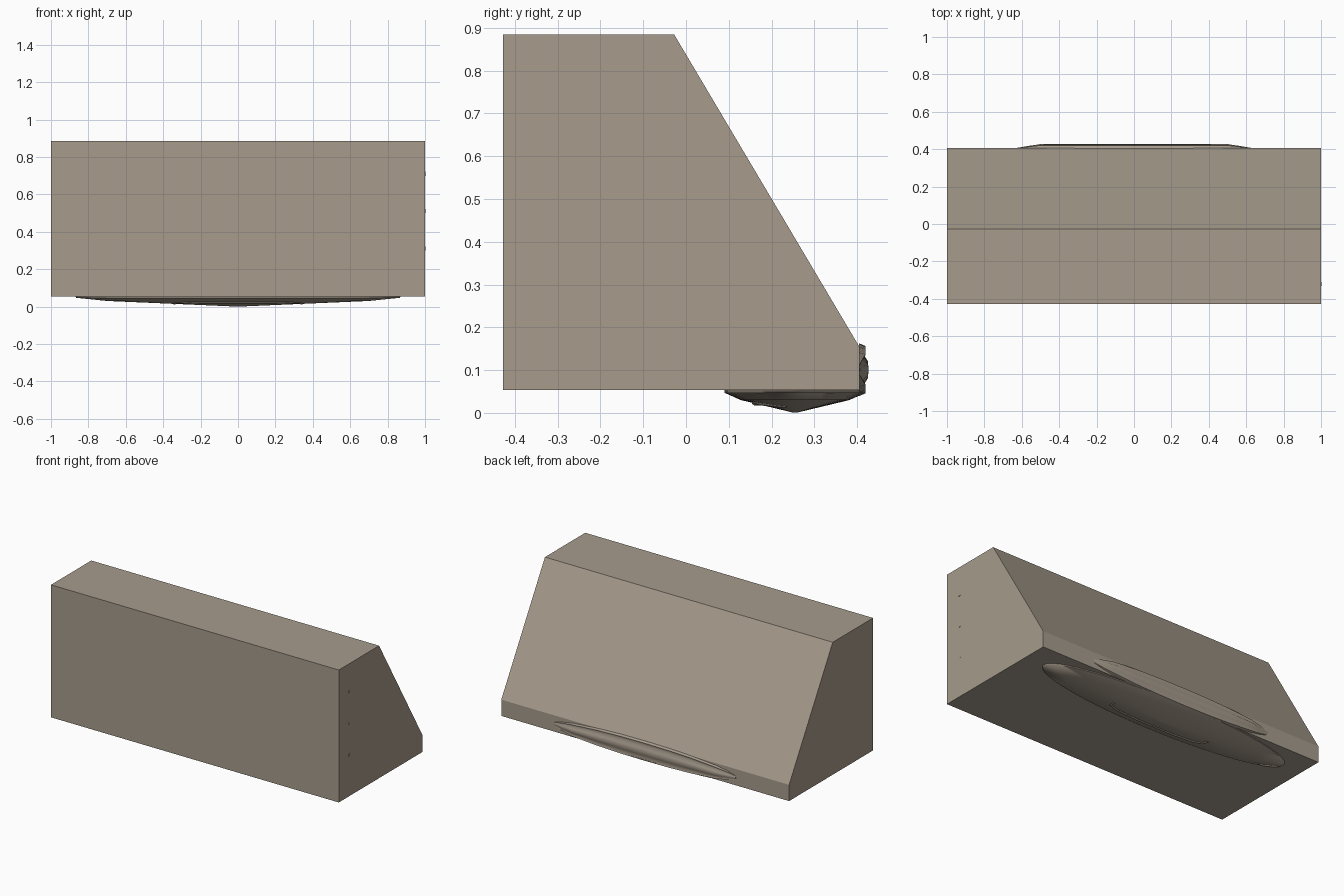
import bpy, bmesh, math

if "Cube" in bpy.data.objects:
    bpy.data.objects.remove(bpy.data.objects["Cube"])

BOTTOM = 0.053

paint = bpy.data.materials.new("warm_grey")
paint.diffuse_color = (0.385, 0.33, 0.265, 1)
paint.use_nodes = True
paint.node_tree.nodes["Principled BSDF"].inputs["Base Color"].default_value = paint.diffuse_color


def make_object(name, bm, smooth=None):
    bmesh.ops.recalc_face_normals(bm, faces=bm.faces)
    mesh = bpy.data.meshes.new(name)
    bm.to_mesh(mesh)
    bm.free()
    mesh.materials.append(paint)
    ob = bpy.data.objects.new(name, mesh)
    bpy.context.collection.objects.link(ob)
    if smooth:
        bpy.ops.object.select_all(action='DESELECT')
        ob.select_set(True)
        bpy.context.view_layer.objects.active = ob
        bpy.ops.object.shade_smooth_by_angle(angle=math.radians(smooth))
    return ob


def loft(bm, rings):
    rows = [[bm.verts.new(p) for p in ring] for ring in rings]
    n = len(rows[0])
    for a, b in zip(rows, rows[1:]):
        for i in range(n):
            j = (i + 1) % n
            bm.faces.new((a[i], a[j], b[j], b[i]))
    bm.faces.new(rows[0])
    bm.faces.new(rows[-1])


# Main wedge-shaped housing
profile = [(-0.428, BOTTOM), (-0.428, 0.885), (-0.028, 0.885),
           (0.405, 0.155), (0.405, BOTTOM)]
bm = bmesh.new()
loft(bm, [[(x, y, z) for y, z in profile] for x in (-1, 1)])
make_object("housing", bm)

# Shallow elliptical mound under the housing
mound = [(0.87, 0.165, BOTTOM), (0.865, 0.165, 0.047),
         (0.70, 0.127, 0.030), (0.03, 0.006, 0.001)]
bm = bmesh.new()
N = 64
loft(bm, [[(rx * math.cos(2 * math.pi * i / N),
            0.255 + ry * math.sin(2 * math.pi * i / N), z)
           for i in range(N)] for rx, ry, z in mound])
make_object("underside_mound", bm, 60)

# Rounded rib curving across the mound
path = [(0.34, 0.235), (0.33, 0.195), (0.27, 0.172), (0.12, 0.163)]
path += [(-x, y) for x, y in reversed(path)]
curve = bpy.data.curves.new("underside_rib", 'CURVE')
curve.dimensions = '3D'
curve.bevel_depth = 0.01
curve.bevel_resolution = 3
curve.use_fill_caps = True
curve.materials.append(paint)
spline = curve.splines.new('POLY')
spline.points.add(len(path) - 1)
for p, (x, y) in zip(spline.points, path):
    r = math.hypot(x / 0.87, (y - 0.255) / 0.165)
    p.co = (x, y, 0.006 + 0.036 * r, 1)
spline.use_smooth = True
rib = bpy.data.objects.new("underside_rib", curve)
bpy.context.collection.objects.link(rib)

# Long lens-shaped bulge with pointed lips on the low rear strip
section = [(0.0, 0.062), (0.016, 0.055), (0.011, 0.036), (0.021, 0.02),
           (0.023, 0.0), (0.021, -0.02), (0.011, -0.036),
           (0.016, -0.055), (0.0, -0.062)]
stations = [(0.0, 1, 1), (0.17, 1, 0.97), (0.33, 1, 0.87),
            (0.5, 1, 0.65), (0.57, 0.55, 0.45), (0.63, 0.1, 0.2)]
stations = [(-x, d, h) for x, d, h in reversed(stations[1:])] + stations
bm = bmesh.new()
loft(bm, [[(x, 0.404 + y * d, 0.101 + z * h) for y, z in section]
          for x, d, h in stations])
make_object("rear_bulge", bm, 75)

# Three small studs on the right end
for i in range(3):
    bm = bmesh.new()
    bmesh.ops.create_cone(bm, cap_ends=True, segments=12,
                          radius1=0.011, radius2=0.011, depth=0.004)
    ob = make_object(f"end_stud_{i + 1}", bm)
    ob.rotation_euler = (0, math.pi / 2, 0)
    ob.location = (0.9995, -0.32, 0.31 + 0.2 * i)
